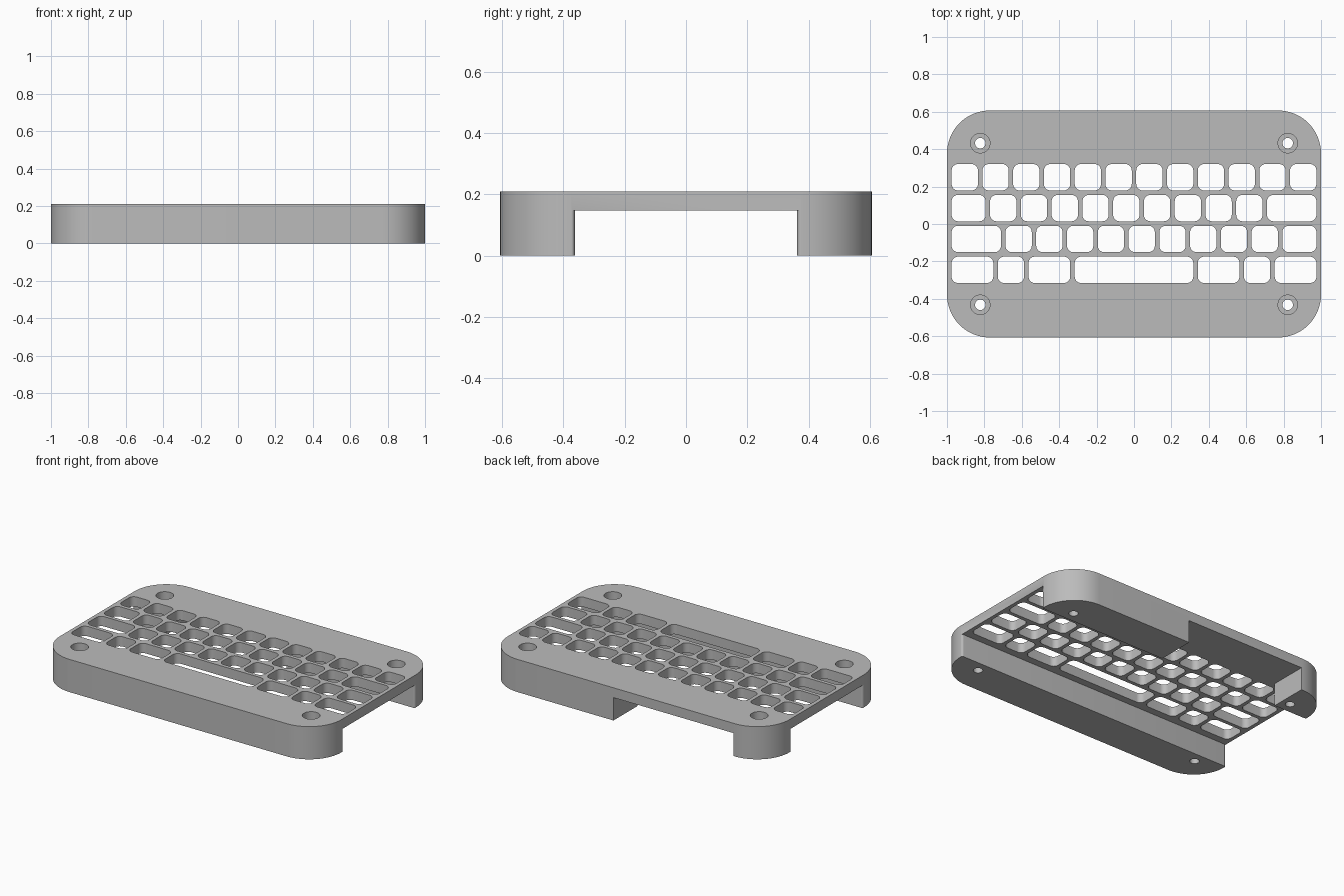
import bpy, bmesh, math
from mathutils import Vector

cube = bpy.data.objects.get("Cube")
if cube:
    bpy.data.objects.remove(cube, do_unlink=True)

HALF_Y, TOP, PLATE_BOTTOM = 0.607, 0.21, 0.147
LEG_Y = 0.363
UNIT, ROW_PITCH, GAP = 0.1645, 0.165, 0.024

grey = bpy.data.materials.new("plain grey")
grey.use_nodes = True
grey.diffuse_color = (0.5, 0.5, 0.5, 1)
grey.node_tree.nodes["Principled BSDF"].inputs["Base Color"].default_value = (0.5, 0.5, 0.5, 1)


def rounded(corners, steps=8):
    """Outline of a right-angled polygon; each corner is (x, y, radius)."""
    out = []
    for i, (x, y, r) in enumerate(corners):
        p = Vector((x, y))
        if r == 0:
            out.append(p)
            continue
        d1 = (Vector(corners[i - 1][:2]) - p).normalized()
        d2 = (Vector(corners[(i + 1) % len(corners)][:2]) - p).normalized()
        for k in range(steps + 1):
            a = math.pi / 2 * k / steps
            out.append(p + r * (d1 + d2 - d2 * math.cos(a) - d1 * math.sin(a)))
    return out


def box_outline(cx, cy, w, h, r, steps=8):
    return rounded([(cx + sx * w / 2, cy + sy * h / 2, r)
                    for sx, sy in ((-1, -1), (1, -1), (1, 1), (-1, 1))], steps)


def prisms(name, outlines, z0, z1):
    """One object holding an upright prism for every outline."""
    bm = bmesh.new()
    for outline in outlines:
        face = bm.faces.new([bm.verts.new((p.x, p.y, z0)) for p in outline])
        side = bmesh.ops.extrude_face_region(bm, geom=[face])["geom"]
        bmesh.ops.translate(bm, vec=(0, 0, z1 - z0),
                            verts=[v for v in side if isinstance(v, bmesh.types.BMVert)])
    bmesh.ops.remove_doubles(bm, verts=bm.verts, dist=1e-5)
    bmesh.ops.recalc_face_normals(bm, faces=bm.faces)
    mesh = bpy.data.meshes.new(name)
    bm.to_mesh(mesh)
    bm.free()
    mesh.materials.append(grey)
    obj = bpy.data.objects.new(name, mesh)
    bpy.context.collection.objects.link(obj)
    return obj


def cut(body, cutter):
    cutter.hide_render = True
    mod = body.modifiers.new(cutter.name, "BOOLEAN")
    mod.operation, mod.solver, mod.object = "DIFFERENCE", "EXACT", cutter
    bpy.context.view_layer.objects.active = body
    bpy.ops.object.modifier_apply(modifier=mod.name)
    bpy.data.objects.remove(cutter, do_unlink=True)


# Case body: rounded slab
case = prisms("keyboard_case", [box_outline(0, 0, 2, 2 * HALF_Y, 0.23, 16)], 0, TOP)

# Channel between the legs, with a rear opening and softened leg ends
e, far, r = 1.002, 1.2, 0.015
left_gap, right_gap = 0.09, -0.763
channel = rounded([
    (-e, -LEG_Y, r), (e, -LEG_Y, r), (e, -0.5, 0), (far, -0.5, 0),
    (far, 0.5, 0), (e, 0.5, 0), (e, LEG_Y, r),
    (left_gap, LEG_Y, 0), (left_gap, 0.8, 0), (right_gap, 0.8, 0), (right_gap, LEG_Y, 0),
    (-e, LEG_Y, r), (-e, 0.5, 0), (-far, 0.5, 0), (-far, -0.5, 0), (-e, -0.5, 0)], 6)
cut(case, prisms("channel_cutter", [channel], -0.1, PLATE_BOTTOM))

# Key openings: widths in key units, back row to front row
rows = [[1] * 12,
        [1.25] + [1] * 9 + [1.75],
        [1.75] + [1] * 9 + [1.25],
        [1.5, 1, 1.5, 4, 1.5, 1, 1.5]]
keys = []
for i, row in enumerate(rows):
    x, y = -6 * UNIT, 0.25 - i * ROW_PITCH
    for width in row:
        w = width * UNIT
        keys.append(box_outline(x + w / 2, y, w - GAP, ROW_PITCH - GAP, 0.034))
        x += w
cut(case, prisms("key_cutter", keys, 0.1, 0.3))

# Screw holes with counterbores
spots = [(sx * 0.822, sy * 0.432) for sx in (-1, 1) for sy in (-1, 1)]
for name, radius, z0 in (("counterbore_cutter", 0.052, 0.1), ("screw_cutter", 0.028, -0.1)):
    rings = [box_outline(x, y, 2 * radius, 2 * radius, radius) for x, y in spots]
    cut(case, prisms(name, rings, z0, 0.3))

# Smooth rounded walls, keep hard edges
bpy.ops.object.select_all(action="DESELECT")
case.select_set(True)
bpy.context.view_layer.objects.active = case
bpy.ops.object.shade_smooth_by_angle(angle=math.radians(30))
